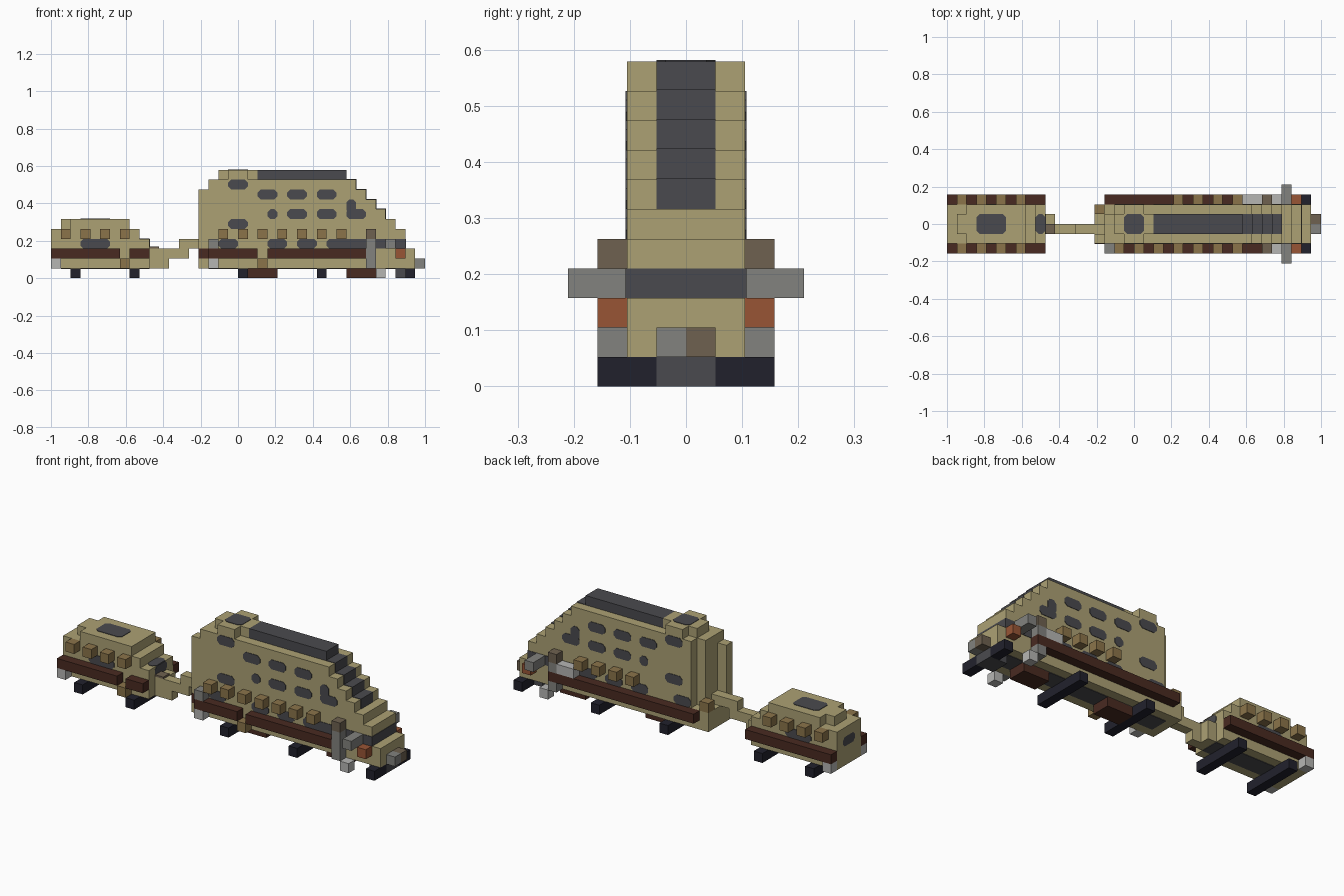
import bpy
import bmesh
from mathutils import Vector

old = bpy.data.objects.get("Cube")
if old:
    bpy.data.objects.remove(old, do_unlink=True)

UNIT = 2 / 38      # size of one building block
THIN = 0.05        # painted panel thickness, in blocks


def material(name, rgb):
    linear = [((c / 255 + 0.055) / 1.055) ** 2.4 for c in rgb] + [1]
    mat = bpy.data.materials.new(name)
    mat.use_nodes = True
    mat.diffuse_color = linear
    mat.node_tree.nodes["Principled BSDF"].inputs["Base Color"].default_value = linear
    return mat


tan = material("tan", (172, 161, 116))
charcoal = material("charcoal", (74, 74, 78))
dark_brown = material("dark brown", (73, 42, 33))
crate_brown = material("crate brown", (139, 116, 74))
dull_brown = material("dull brown", (110, 97, 80))
gray = material("gray", (130, 130, 126))
pale_gray = material("pale gray", (182, 182, 180))
rust = material("rust", (152, 85, 53))
black = material("black", (33, 33, 44))


def point(x, y, z):
    return Vector((x - 19, y, z)) * UNIT


def finish(bm, name, mat):
    bmesh.ops.recalc_face_normals(bm, faces=bm.faces)
    mesh = bpy.data.meshes.new(name)
    bm.to_mesh(mesh)
    bm.free()
    mesh.materials.append(mat)
    obj = bpy.data.objects.new(name, mesh)
    bpy.context.collection.objects.link(obj)
    return obj


def boxes(name, mat, spans):
    """One object made of blocks given as (x0, x1, y0, y1, z0, z1)."""
    bm = bmesh.new()
    for x0, x1, y0, y1, z0, z1 in spans:
        low, high = point(x0, y0, z0), point(x1, y1, z1)
        made = bmesh.ops.create_cube(bm, size=1)["verts"]
        bmesh.ops.scale(bm, vec=high - low, verts=made)
        bmesh.ops.translate(bm, vec=(low + high) / 2, verts=made)
    return finish(bm, name, mat)


def panel(name, a0, a1, b0, b1, place, cut=0.3):
    """Thin clipped-corner window; place maps (a, b, depth) to block space."""
    outline = [(a0 + cut, b0), (a1 - cut, b0), (a1, b0 + cut), (a1, b1 - cut),
               (a1 - cut, b1), (a0 + cut, b1), (a0, b1 - cut), (a0, b0 + cut)]
    bm = bmesh.new()
    front = [bm.verts.new(point(*place(a, b, THIN))) for a, b in outline]
    back = [bm.verts.new(point(*place(a, b, 0))) for a, b in outline]
    bm.faces.new(front)
    bm.faces.new(back[::-1])
    for i in range(8):
        j = (i + 1) % 8
        bm.faces.new((front[i], back[i], back[j], front[j]))
    return finish(bm, name, charcoal)


SIDES = (("right", -1), ("left", 1))


def side_window(name, x0, x1, z0, z1, y=2):
    for label, s in SIDES:
        panel(f"{label}_{name}", x0, x1, z0, z1,
              lambda a, b, d, s=s: (a, s * (y + d), b))


def top_window(name, x0, x1, z):
    panel(name, x0, x1, -1, 1, lambda a, b, d: (a, b, z + d))


def outer(s, near, far):
    return tuple(sorted((s * near, s * far)))


# Main hull: one slab per level, stepped nose and staggered tail
hull = [(15, 37, -2, 2, 1, 3)]
for level, nose in enumerate((36, 36, 35, 34, 33, 32, 31), start=3):
    tail = 16 if level == 9 else 15
    hull += [(17, nose, -2, 2, level, level + 1),
             (16, 17, -2, 1, level, level + 1)]
    if tail == 15:
        hull.append((15, 16, -2, -1, level, level + 1))
boxes("main_hull", tan, hull)

# Hatch and roof spine
boxes("roof_hatch", tan, [(18, 20, -2, 2, 10, 11), (17, 18, -1, 1, 10, 11),
                          (20, 21, -1, 1, 10, 11)])
top_window("hatch_glass", 18, 20, 11)
boxes("roof_spine", charcoal, [(21, 30, -1, 1, 10, 11)])
boxes("stepped_windscreen", charcoal,
      [(39 - z, 40 - z + THIN, -1, 1, z, z + 1 + THIN) for z in range(6, 10)])

# Side windows
for x in (21, 24, 27):
    side_window("upper_window", x, x + 2, 8, 9)
for x in (24, 27):
    side_window("middle_window", x, x + 2, 6, 7)
side_window("small_window", 22, 23, 6, 7)
side_window("rear_high_window", 18, 20, 9, 10)
side_window("rear_low_window", 18, 20, 5, 6)
side_window("cab_window", 30, 32, 6, 7)
side_window("cab_window_top", 30, 31, 6.6, 8)
for x in (17, 22, 25):
    side_window("lower_window", x, x + 2, 3, 4)
side_window("nose_window", 28, 36, 3, 4)
boxes("nose_band", charcoal, [(35, 36 + THIN, -2 - THIN, 2 + THIN, 3, 4)])

# Side skirts, broken by a gap on the right side
boxes("right_skirt", dark_brown, [(16, 21, -3, -2, 2, 3), (22, 32, -3, -2, 2, 3),
                                  (15, 16, -2 - THIN, -2, 2, 3)])
boxes("left_skirt", dark_brown, [(16, 33, 2, 3, 2, 3)])
boxes("skirt_brackets", crate_brown, [(21, 22, -3, -2, 1, 2), (7, 8, -3, -2, 1, 2)])

# Crates hung along the sides
boxes("right_crates", crate_brown,
      [(x, x + 1, -3, -2, 4, 5) for x in range(17, 30, 2)])
boxes("left_crates", crate_brown,
      [(x, x + 1, 2, 3, 4, 5) for x in range(23, 30, 2)])
boxes("front_crates", dull_brown,
      [(32, 33, *outer(s, 2, 3), 4, 5) for _, s in SIDES])
boxes("tail_crate", crate_brown, [(15, 16, 1, 2, 3, 4)])

# Nose fittings
for label, s in SIDES:
    boxes(label + "_mirror_bar", gray, [(34, 35, *outer(s, 2, 4), 3, 4)])
    boxes(label + "_lamp", rust, [(35, 36, *outer(s, 2, 3), 2, 3)])
    boxes(label + "_nose_post", gray, [(32, 33, *outer(s, 2, 3), 1, 2),
                                       (32, 33, *outer(s, 2, 3), 3, 4)])
    boxes(label + "_step", pale_gray, [(33, 34, *outer(s, 2, 3), 0, 1)])
boxes("right_post_middle", gray, [(32, 33, -3, -2, 2, 3)])
boxes("left_side_tank", pale_gray, [(30, 32, 2, 3, 3, 4)])
boxes("tail_light", pale_gray, [(16, 17, -3, -2, 1, 2)])
boxes("tail_vent", gray, [(16, 17, -3, -2, 3, 4)])
boxes("tow_hook", gray, [(37, 38, -1, 0, 1, 2)])
boxes("tow_hook_mate", dull_brown, [(37, 38, 0, 1, 1, 2)])

# Running gear
boxes("axles", black, [(x, x + 1, -3, 3, 0, 1) for x in (2, 8, 19, 27)]
      + [(36, 37, *outer(s, 1, 3), 0, 1) for _, s in SIDES])
boxes("front_axle_hub", charcoal, [(35, 37, -1, 1, 0, 1)])
boxes("underbody_boxes", dark_brown, [(20, 23, -1, 1, 0, 1), (30, 33, -1, 1, 0, 1)])
boxes("underbody_plates", charcoal,
      [(x0, x1, -1, 1, 1 - THIN, 1) for x0, x1 in ((1, 10), (16, 35))])

# Trailer hull and hitch
boxes("trailer_hull", tan, [(0, 10, -2, 2, 1, 4), (0, 9, -2, 2, 4, 5),
                            (2, 8, -2, 2, 5, 6), (1, 2, -1, 1, 5, 6),
                            (10, 11, -1, 1, 1, 3)])
boxes("hitch", tan, [(10, 12, -1, 0, 1, 2), (11, 14, -1, 0, 2, 3),
                     (13, 15, -1, 0, 3, 4), (14, 16, -1, 0, 3, 4)])
boxes("hitch_pin", dull_brown, [(10, 11, -1, 0, 3, 3.2)])
top_window("trailer_roof_glass", 3, 6, 6)
top_window("trailer_front_glass", 9, 10, 4)
panel("trailer_front_window", -1, 1, 3, 4, lambda a, b, d: (10 + d, a, b))
panel("trailer_rear_window", -1, 1, 3, 4, lambda a, b, d: (-d + THIN, a, b))
side_window("trailer_window", 3, 6, 3, 4)

# Trailer skirts, crates and rear lights
boxes("trailer_right_skirt", dark_brown, [(0, 7, -3, -2, 2, 3), (8, 10, -3, -2, 2, 3)])
boxes("trailer_left_skirt", dark_brown, [(0, 10, 2, 3, 2, 3)])
boxes("trailer_crates", crate_brown,
      [(x, x + 1, *outer(s, 2, 3), 4, 5) for x in range(1, 8, 2) for _, s in SIDES])
boxes("trailer_lights", pale_gray,
      [(0, 1, *outer(s, 2, 3), 1, 2) for _, s in SIDES])
